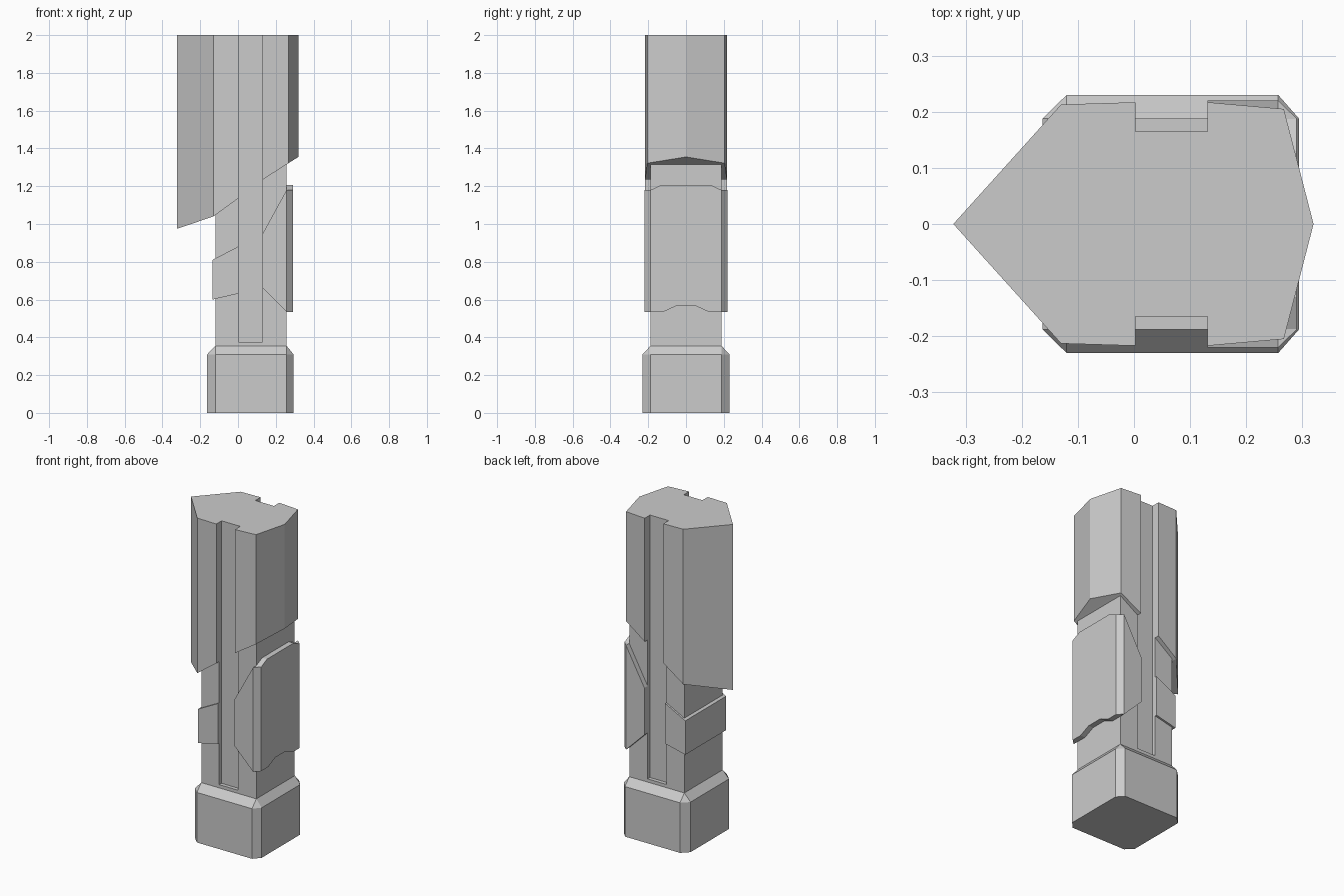
import bpy, bmesh

if "Cube" in bpy.data.objects:
    bpy.data.objects.remove(bpy.data.objects["Cube"])


def loft(name, a, b, a_faces=None):
    """Solid between two matching loops; a_faces can split a bent first cap."""
    n = len(a)
    bm = bmesh.new()
    va = [bm.verts.new(p) for p in a]
    vb = [bm.verts.new(p) for p in b]
    for f in a_faces or [range(n)]:
        bm.faces.new([va[i] for i in f])
    bm.faces.new(vb)
    for i in range(n):
        j = (i + 1) % n
        bm.faces.new((va[i], va[j], vb[j], vb[i]))
    bmesh.ops.recalc_face_normals(bm, faces=bm.faces)
    me = bpy.data.meshes.new(name)
    bm.to_mesh(me)
    bm.free()
    ob = bpy.data.objects.new(name, me)
    bpy.context.collection.objects.link(ob)
    return ob


def box(name, x0, x1, y, z0, z1):
    loop = [(x0, -y), (x1, -y), (x1, y), (x0, y)]
    return loft(name, [(*p, z0) for p in loop], [(*p, z1) for p in loop])


def side_prism(name, pts, y):
    """Front-view outline extruded symmetrically through y."""
    return loft(name, [(x, -y, z) for x, z in pts], [(x, y, z) for x, z in pts])


XL, XR, YS = -0.12, 0.257, 0.188      # shaft section
GL, GR, YG = 0.003, 0.131, 0.165      # groove edges and floor

# Base: chamfered corners, then a sloped shoulder up to the shaft
octo = [(-0.163, -0.188), (-0.12, -0.23), (0.257, -0.23), (0.294, -0.188),
        (0.294, 0.188), (0.257, 0.23), (-0.12, 0.23), (-0.163, 0.188)]
loft("base", [(*p, 0) for p in octo], [(*p, 0.31) for p in octo])
bm = bmesh.new()
low = [bm.verts.new((*p, 0.31)) for p in octo]
top = [bm.verts.new((x, y, 0.355)) for x, y in
       [(XL, -YS), (XR, -YS), (XR, YS), (XL, YS)]]
bm.faces.new(top)
for k in range(4):
    c = 2 * k
    bm.faces.new((low[c], low[c + 1], top[k]))
    bm.faces.new((low[c + 1], low[(c + 2) % 8], top[(k + 1) % 4], top[k]))
bmesh.ops.recalc_face_normals(bm, faces=bm.faces)
me = bpy.data.meshes.new("base_shoulder")
bm.to_mesh(me)
bm.free()
bpy.context.collection.objects.link(bpy.data.objects.new("base_shoulder", me))

# Shaft with a recessed channel front and back
h = [(XL, -YS), (GL, -YS), (GL, -YG), (GR, -YG), (GR, -YS), (XR, -YS),
     (XR, YS), (GR, YS), (GR, YG), (GL, YG), (GL, YS), (XL, YS)]
box("shaft_foot", XL, XR, YS, 0.355, 0.375)
loft("shaft", [(*p, 0.375) for p in h], [(*p, 1.6) for p in h])
box("channel_core", GL, GR, YG, 1.6, 2.0)

# Upper shell halves with slanted undersides
shells = {
    "shell_left": [(-0.322, 0, 0.975), (-0.13, -0.213, 1.04), (GL, -0.217, 1.137),
                   (GL, 0.217, 1.137), (-0.13, 0.213, 1.04)],
    "shell_right": [(0.32, 0, 1.355), (0.267, -0.205, 1.322), (GR, -0.217, 1.235),
                    (GR, 0.217, 1.235), (0.267, 0.205, 1.322)],
}
for name, pts in shells.items():
    loft(name, pts, [(x, y, 2.0) for x, y, z in pts], [(0, 1, 4), (1, 2, 3, 4)])

# Left wrap plate
side_prism("left_plate", [(-0.135, 0.60), (GL, 0.632), (GL, 0.882), (-0.135, 0.81)], 0.2)

# Right wrap plate: cheeks plus an outer panel with chamfered corners
side_prism("right_plate_cheeks", [(GR, 0.66), (XR, 0.535), (XR, 1.18), (GR, 0.95)], 0.22)
half = [(0.05, 0.567), (0.12, 0.535), (0.22, 0.535), (0.22, 1.18),
        (0.187, 1.18), (0.13, 1.207)]
panel = half + [(-y, z) for y, z in reversed(half)]
lim = lambda y: max(-0.188, min(0.188, y))
inner = [(XR - 0.01 + 0.01, y, z) for y, z in panel]
outer = [(0.29, lim(y) if abs(y) > 0.2 else y, z) for y, z in panel]
loft("right_plate_panel", inner, outer)
